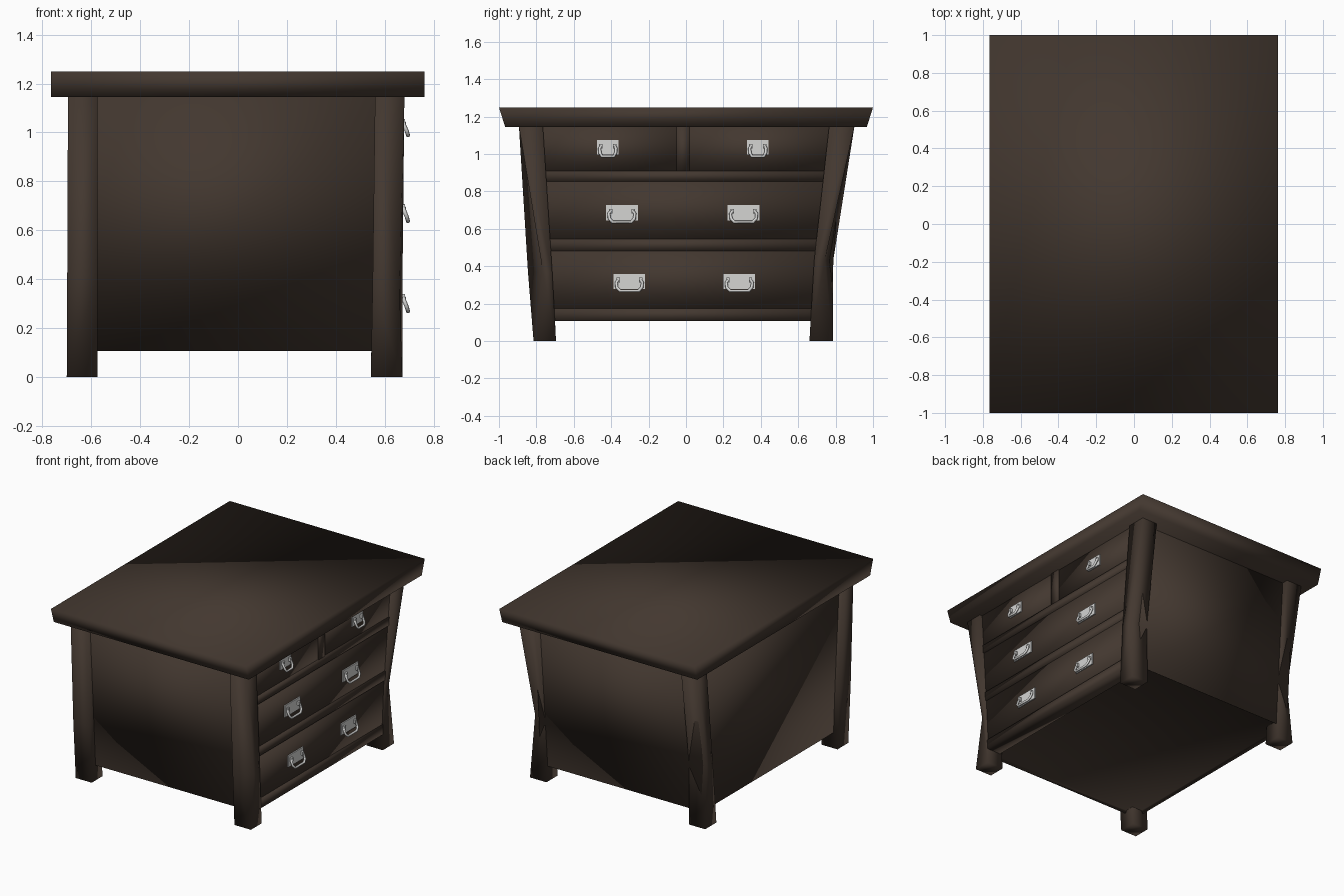
import bpy, bmesh

if "Cube" in bpy.data.objects:
    bpy.data.objects.remove(bpy.data.objects["Cube"])


def material(name, rgb):
    m = bpy.data.materials.new(name)
    m.diffuse_color = (*rgb, 1)
    m.use_nodes = True
    m.node_tree.nodes["Principled BSDF"].inputs["Base Color"].default_value = m.diffuse_color
    return m


WOOD = material("dark walnut", (0.056, 0.039, 0.029))
METAL = material("polished silver", (0.66, 0.66, 0.65))


def loft(name, rings, mat=WOOD, smooth=True, recess_bottom=False):
    """Skin a stack of equal-sized rings, bottom to top, with capped ends."""
    bm = bmesh.new()
    vs = [[bm.verts.new(p) for p in r] for r in rings]
    n = len(rings[0])
    bottom = bm.faces.new(vs[0][::-1])
    bm.faces.new(vs[-1])
    for a, b in zip(vs, vs[1:]):
        for i in range(n):
            j = (i + 1) % n
            bm.faces.new((a[i], a[j], b[j], b[i]))
    bmesh.ops.recalc_face_normals(bm, faces=bm.faces)
    if recess_bottom:
        bmesh.ops.inset_region(bm, faces=[bottom], thickness=0.02)
        for v in bottom.verts:
            v.co.z += 0.02
    for f in bm.faces:
        f.smooth = smooth
    me = bpy.data.meshes.new(name)
    bm.to_mesh(me)
    bm.free()
    me.materials.append(mat)
    ob = bpy.data.objects.new(name, me)
    bpy.context.collection.objects.link(ob)
    return ob


def rect(x0, x1, y0, y1, z):
    return [(x0, y0, z), (x1, y0, z), (x1, y1, z), (x0, y1, z)]


# Table top with sloping ends
loft("table_top", [rect(-0.765, 0.762, -0.967, 0.967, 1.145),
                   rect(-0.765, 0.762, -1, 1, 1.25)])

# Carcass, flaring upward, with a recessed underside
loft("carcass", [rect(-0.665, 0.60, -0.772, 0.768, 0.107),
                 rect(-0.665, 0.60, -0.835, 0.835, 1.15)], recess_bottom=True)


# Legs: (inner x, outer x, inner y, outer y) at foot, knee and top
def leg(name, foot, knee, top, knee_z=0.41, knee_corner=None):
    rings = [rect(*foot, 0), rect(*knee, knee_z), rect(*top, 1.146)]
    if knee_corner:
        # the outermost corner is pulled inward at the knee
        rings[1][2] = (*knee_corner, knee_z)
    loft(name, rings)


leg("front_leg_right", (0.543, 0.672, 0.66, 0.785), (0.55, 0.672, 0.685, 0.787),
    (0.56, 0.68, 0.765, 0.90), 0.43, (0.662, 0.742))
leg("front_leg_left", (0.543, 0.672, -0.695, -0.815), (0.55, 0.672, -0.715, -0.845),
    (0.56, 0.68, -0.765, -0.893), 0.37, (0.66, -0.765))
leg("back_leg_right", (-0.575, -0.70, 0.66, 0.785), (-0.575, -0.69, 0.685, 0.787),
    (-0.575, -0.695, 0.765, 0.88), 0.43, (-0.685, 0.75))
leg("back_leg_left", (-0.575, -0.70, -0.695, -0.815), (-0.575, -0.698, -0.715, -0.845),
    (-0.575, -0.695, -0.765, -0.88))


# Front boards whose ends follow the inner edges of the legs
def edge_l(z):
    return -0.705 - 0.062 * z


def edge_r(z):
    return 0.667 + 0.09 * z


def board(name, z0, z1, x1, y0=None, y1=None):
    loft(name, [rect(0.56, x1,
                     edge_l(z) if y0 is None else y0,
                     edge_r(z) if y1 is None else y1, z) for z in (z0, z1)])


FACE = 0.66
board("bottom_rail", 0.107, 0.175, 0.668)
board("lower_rail", 0.482, 0.545, 0.668)
board("upper_rail", 0.853, 0.91, 0.668)
board("drawer_divider", 0.91, 1.146, 0.668, -0.05, 0.018)
board("bottom_drawer", 0.175, 0.482, FACE)
board("middle_drawer", 0.545, 0.853, FACE)
board("top_drawer_left", 0.91, 1.146, FACE, None, -0.05)
board("top_drawer_right", 0.91, 1.146, FACE, 0.018, None)


# Handles: a back plate, two posts and a hanging bail
def handle(y, ztop, half, plate_h, bail, drop):
    loft("handle_plate", [rect(FACE - 0.004, FACE + 0.008, y - half, y + half, z)
                          for z in (ztop - plate_h, ztop)], METAL, False)
    zp = ztop - 0.034
    for s in (-1, 1):
        c = y + s * bail * 0.86
        loft("handle_post", [rect(FACE, FACE + 0.022, c - 0.009, c + 0.009, z)
                             for z in (zp - 0.013, zp + 0.013)], METAL, False)
    zb = ztop - drop
    half_path = [(0.018, 0.86, zp), (0.019, 1.0, zp - 0.012),
                 (0.03, 0.96, zb + 0.022), (0.035, 0.72, zb + 0.004)]
    path = [(FACE + x, y - bail * k, z) for x, k, z in half_path]
    path += [(FACE + x, y + bail * k, z) for x, k, z in reversed(half_path)]
    cu = bpy.data.curves.new("handle_bail", 'CURVE')
    cu.dimensions = '3D'
    cu.bevel_depth = 0.0085
    cu.bevel_resolution = 1
    cu.use_fill_caps = True
    sp = cu.splines.new('POLY')
    sp.points.add(len(path) - 1)
    for p, co in zip(sp.points, path):
        p.co = (*co, 1)
    cu.materials.append(METAL)
    ob = bpy.data.objects.new("handle_bail", cu)
    bpy.context.collection.objects.link(ob)
    bpy.ops.object.select_all(action='DESELECT')
    ob.select_set(True)
    bpy.context.view_layer.objects.active = ob
    bpy.ops.object.convert(target='MESH')


for y in (-0.303, 0.285):
    handle(y, 0.36, 0.084, 0.082, 0.07, 0.095)
for y in (-0.343, 0.308):
    handle(y, 0.728, 0.086, 0.082, 0.07, 0.095)
for y in (-0.418, 0.384):
    handle(y, 1.076, 0.058, 0.078, 0.044, 0.092)
